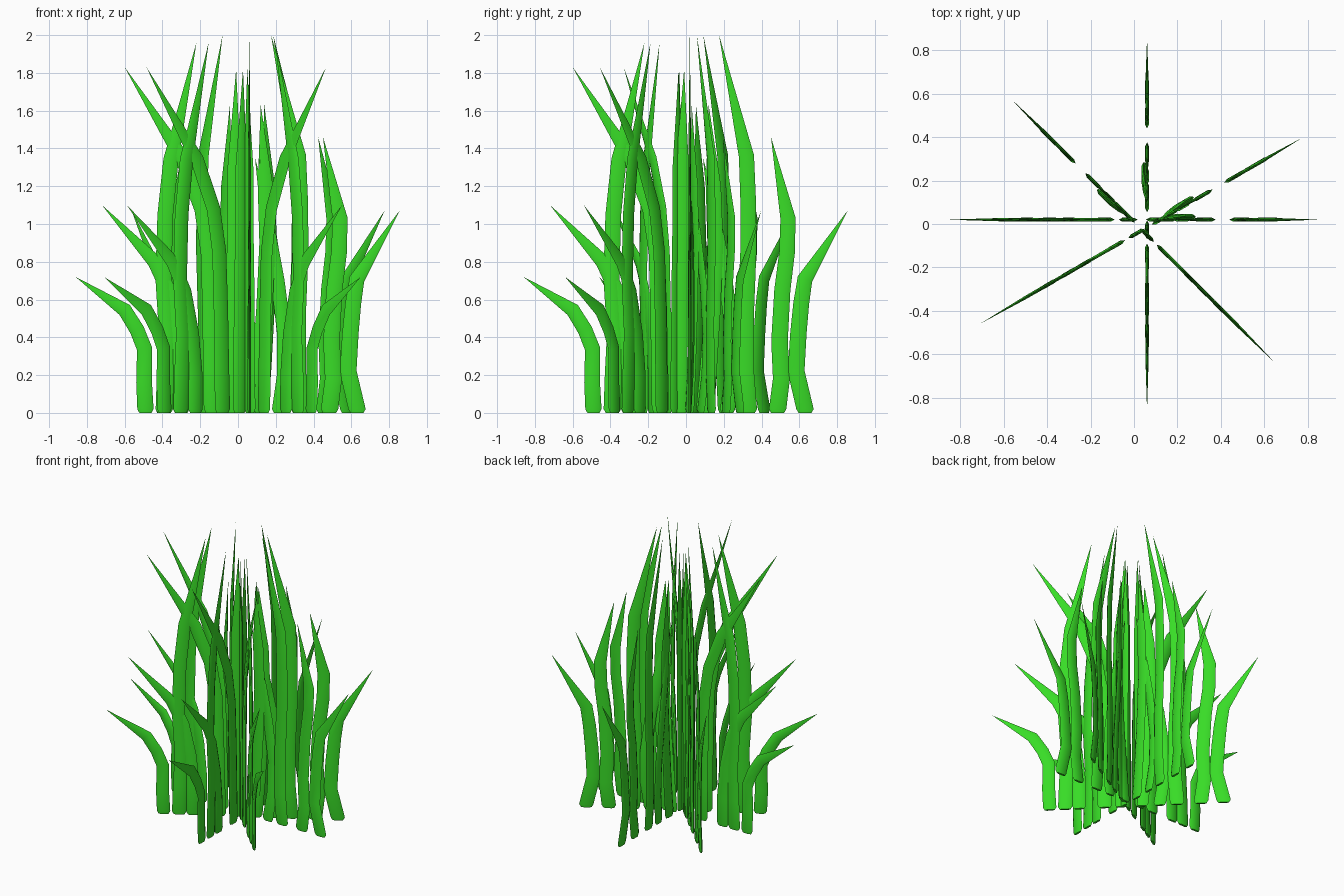
import bpy, bmesh, math
from mathutils import Vector

if "Cube" in bpy.data.objects:
    bpy.data.objects.remove(bpy.data.objects["Cube"])

# Leaf-green material
green = bpy.data.materials.new("leaf_green")
green.diffuse_color = (0.04, 0.72, 0.02, 1)
green.use_nodes = True
green.node_tree.nodes["Principled BSDF"].inputs["Base Color"].default_value = green.diffuse_color

THICK = 0.018
# Each blade: (width, sideways bulge, centre line as (x, z) from root to tip)
BLADES = [
    (0.086, 0.0, [(-.49, .02), (-.497, .16), (-.495, .34), (-.535, .44), (-.60, .545), (-.86, .72)]),
    (0.092, 0.0, [(-.39, .02), (-.385, .20), (-.375, .42), (-.395, .72), (-.385, 1.05), (-.355, 1.34), (-.22, 1.96)]),
    (0.088, 0.0, [(-.30, .02), (-.30, .20), (-.32, .42), (-.365, .64), (-.44, .80), (-.72, 1.10)]),
    (0.092, 0.0, [(-.135, .02), (-.14, .25), (-.145, .55), (-.155, .85), (-.19, 1.08), (-.29, 1.34), (-.60, 1.83)]),
    (0.080, 0.0, [(-.03, .02), (-.03, .30), (-.025, .70), (-.02, 1.00), (-.02, 1.30), (-.01, 1.82)]),
    (0.092, 0.0, [(.10, .02), (.12, .25), (.14, .55), (.155, .90), (.145, 1.20), (.12, 1.63)]),
    (0.080, 0.018, [(.22, .02), (.245, .20), (.245, .42), (.21, .70), (.165, .95), (.09, 1.35)]),
    (0.092, 0.0, [(.33, .02), (.315, .22), (.315, .50), (.33, .85), (.33, 1.10), (.32, 1.36), (.175, 2.0)]),
    (0.092, 0.0, [(.485, .02), (.505, .18), (.495, .38), (.51, .65), (.535, .85), (.54, 1.03), (.45, 1.46)]),
    (0.092, 0.0, [(.63, .02), (.583, .22), (.595, .42), (.61, .58), (.63, .71), (.855, 1.07)]),
]


def add_blade(bm, width, bulge, path):
    """Sweep a thin lens-shaped section along a centre line, tapering to a point."""
    pts = [Vector((x, 0, z)) for x, z in path]
    n = len(pts)
    rings = []
    for i in range(n - 1):
        a = (pts[i] - pts[max(i - 1, 0)]).normalized()
        b = (pts[i + 1] - pts[i]).normalized()
        tangent = (a + b).normalized()
        across = Vector((tangent.z, 0, -tangent.x))
        if i == 0:
            across = Vector((1, 0, 0))
        f = i / (n - 1)
        w = width * (1 - 0.15 * f) / 2
        t = THICK / 2 * (1 - 0.2 * f)
        y = bulge * math.sin(math.pi * f)
        section = [(-1, 0), (-.6, -1), (.6, -1), (1, 0), (.6, 1), (-.6, 1)]
        rings.append([bm.verts.new(pts[i] + across * (u * w) + Vector((0, v * t + y, 0)))
                      for u, v in section])
    # Root: narrower ring on the ground, so the corners are rounded off
    root = []
    for v in rings[0]:
        dx = v.co.x - pts[0].x
        root.append(bm.verts.new((pts[0].x + dx * 0.75, v.co.y * 0.8, 0)))
    rings.insert(0, root)
    bm.faces.new(root)
    for r0, r1 in zip(rings, rings[1:]):
        for k in range(6):
            j = (k + 1) % 6
            bm.faces.new((r0[k], r0[j], r1[j], r1[k]))
    tip = bm.verts.new(pts[-1])
    for k in range(6):
        bm.faces.new((rings[-1][k], rings[-1][(k + 1) % 6], tip))


# One flat fan of blades
mesh = bpy.data.meshes.new("grass_fan")
bm = bmesh.new()
for blade in BLADES:
    add_blade(bm, *blade)
bmesh.ops.recalc_face_normals(bm, faces=bm.faces[:])
bm.to_mesh(mesh)
bm.free()
mesh.materials.append(green)
mesh.shade_smooth()
mesh.set_sharp_from_angle(angle=math.radians(40))

# Four turned copies make the clump
FANS = [(0, 0, .02), (30, .035, -.03), (90, .06, 0), (135, .042, -.032)]
for i, (angle, x, y) in enumerate(FANS):
    fan = bpy.data.objects.new(f"grass_fan_{i + 1}", mesh)
    fan.location = (x, y, 0)
    fan.rotation_euler.z = math.radians(angle)
    bpy.context.collection.objects.link(fan)
